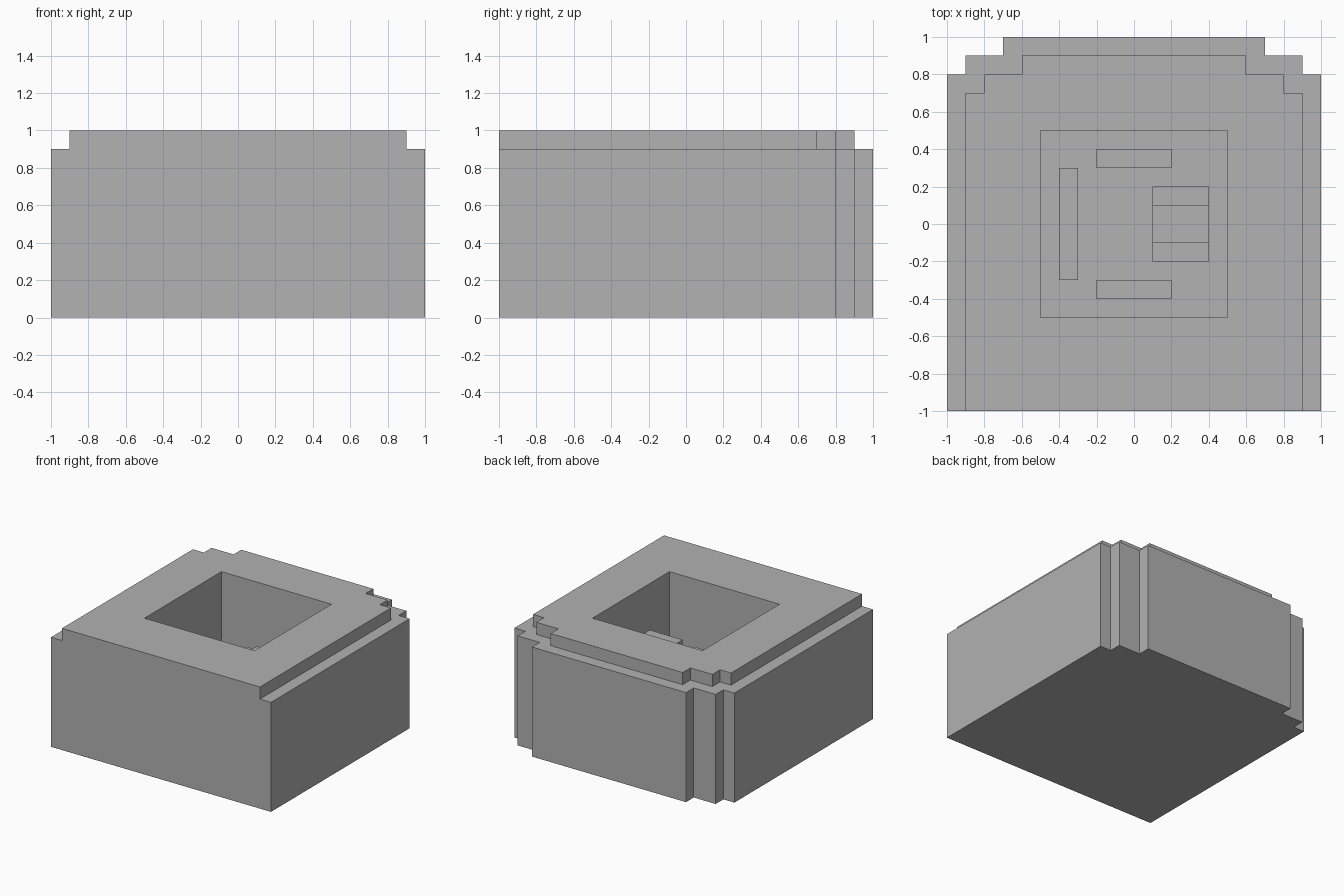
import bpy
import bmesh

default = bpy.data.objects.get("Cube")
if default:
    bpy.data.objects.remove(default, do_unlink=True)

FLOOR = 0.4

# Single stone grey
stone = bpy.data.materials.new("stone grey")
stone.use_nodes = True
grey = (0.445, 0.445, 0.445, 1)
stone.diffuse_color = grey
stone.node_tree.nodes["Principled BSDF"].inputs["Base Color"].default_value = grey


def prism(name, outline, bottom, top):
    """Extrude a flat outline between two heights."""
    bm = bmesh.new()
    base = bm.faces.new([bm.verts.new((x, y, bottom)) for x, y in outline])
    walls = bmesh.ops.extrude_face_region(bm, geom=[base])["geom"]
    lifted = [v for v in walls if isinstance(v, bmesh.types.BMVert)]
    bmesh.ops.translate(bm, verts=lifted, vec=(0, 0, top - bottom))
    bmesh.ops.recalc_face_normals(bm, faces=bm.faces)
    mesh = bpy.data.meshes.new(name)
    bm.to_mesh(mesh)
    bm.free()
    mesh.materials.append(stone)
    obj = bpy.data.objects.new(name, mesh)
    bpy.context.collection.objects.link(obj)
    return obj


def box(name, x0, x1, y0, y1, bottom, top):
    return prism(name, [(x0, y0), (x1, y0), (x1, y1), (x0, y1)], bottom, top)


def stepped_outline(inset):
    """Straight front, stepped back corners, pulled in on sides and back."""
    steps = [(1, 0.8), (0.9, 0.8), (0.9, 0.9), (0.7, 0.9), (0.7, 1)]
    half = [(1 - inset, -1)] + [(x - inset, y - inset) for x, y in steps]
    return half + [(-x, y) for x, y in reversed(half)]


def combine(target, other, operation):
    """Apply a boolean and remove the helper."""
    mod = target.modifiers.new(operation.title(), 'BOOLEAN')
    mod.operation = operation
    mod.solver = 'EXACT'
    mod.object = other
    bpy.context.view_layer.objects.active = target
    bpy.ops.object.modifier_apply(modifier=mod.name)
    bpy.data.objects.remove(other, do_unlink=True)


# Block with a raised upper tier and a square pit
block = prism("block", stepped_outline(0), 0, 0.9)
combine(block, prism("upper_tier", stepped_outline(0.1), 0.6, 1), 'UNION')
combine(block, box("pit_cutter", -0.5, 0.5, -0.5, 0.5, FLOOR, 1.2), 'DIFFERENCE')

# Low benches on three sides of the pit
box("back_bench", -0.2, 0.2, 0.3, 0.4, FLOOR, 0.5)
box("front_bench", -0.2, 0.2, -0.4, -0.3, FLOOR, 0.5)
box("side_bench", -0.4, -0.3, -0.3, 0.3, FLOOR, 0.5)

# Tall pedestal with a lower step at each end
box("pedestal", 0.1, 0.4, -0.1, 0.1, FLOOR, 0.7)
box("back_step", 0.1, 0.4, 0.1, 0.2, FLOOR, 0.5)
box("front_step", 0.1, 0.4, -0.2, -0.1, FLOOR, 0.5)
